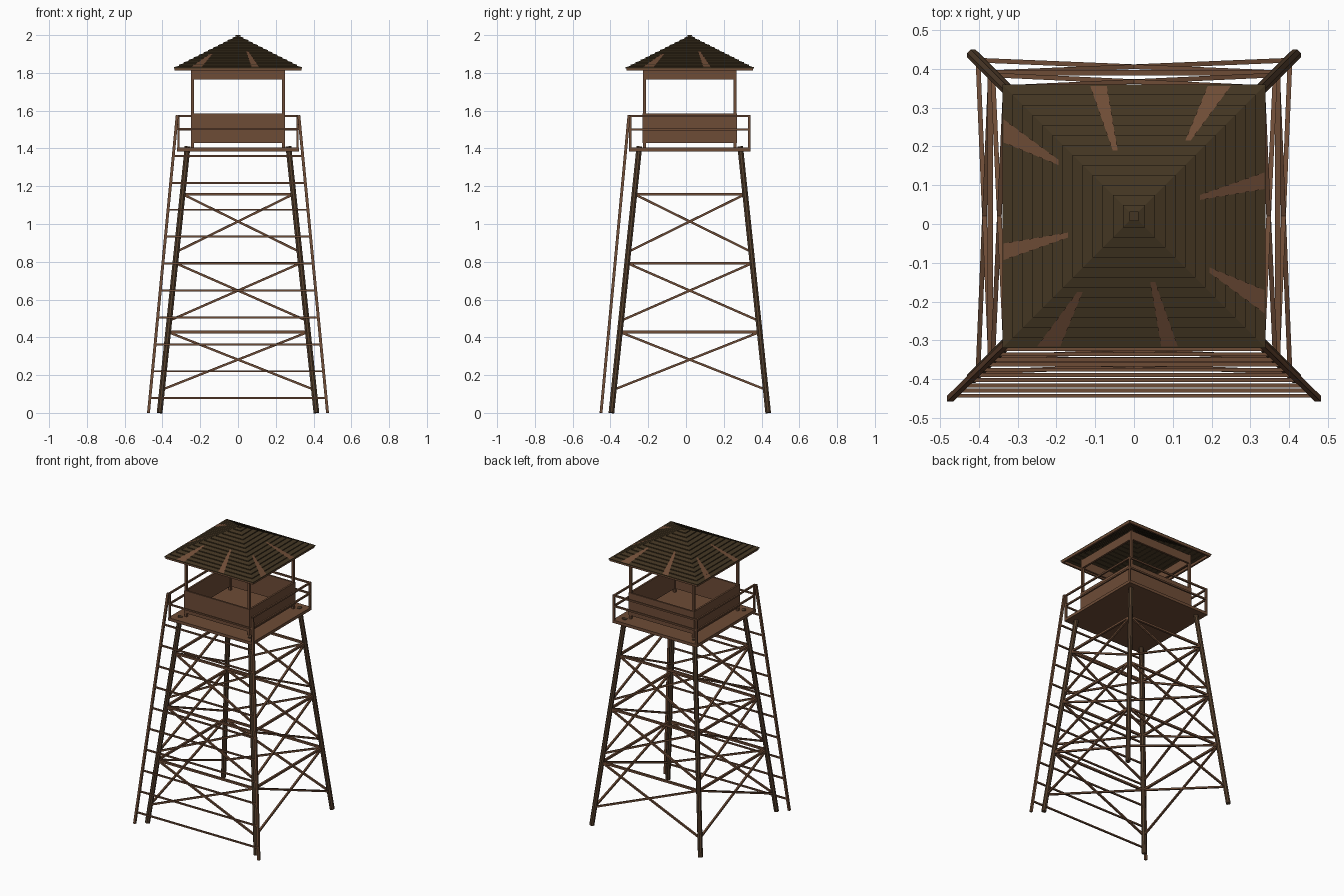
import bpy, bmesh, math
from mathutils import Vector, Matrix

if "Cube" in bpy.data.objects:
    bpy.data.objects.remove(bpy.data.objects["Cube"])

CY = 0.02  # tower axis in y (the ladder sticks out to the front)


def material(name, rgb):
    m = bpy.data.materials.new(name)
    m.diffuse_color = (*rgb, 1)
    m.use_nodes = True
    m.node_tree.nodes["Principled BSDF"].inputs["Base Color"].default_value = m.diffuse_color
    return m


BROWN = material("brown wood", (0.155, 0.072, 0.037))
DARK = material("dark shingle", (0.056, 0.036, 0.016))
LEG = material("dark timber", (0.085, 0.048, 0.025))


def finish(bm, name, mat):
    bmesh.ops.recalc_face_normals(bm, faces=bm.faces)
    me = bpy.data.meshes.new(name)
    bm.to_mesh(me)
    bm.free()
    me.materials.append(mat)
    ob = bpy.data.objects.new(name, me)
    bpy.context.collection.objects.link(ob)
    return ob


def beam(bm, a, b, w, sides=4):
    """Straight bar from a to b, w wide, square or round."""
    a, b = Vector(a), Vector(b)
    d = b - a
    r = w / 2 / math.cos(math.pi / sides)
    if abs(d.normalized().z) > 0.8:   # upright bars stay aligned to the axes
        x = Vector((1, 0, 0)) - d.normalized() * d.normalized().x
    else:
        x = d.cross(Vector((0, 0, 1)))
    x.normalize()
    y = d.normalized().cross(x)
    rings = []
    for p in (a, b):
        angles = [2 * math.pi * (i + 0.5) / sides for i in range(sides)]
        rings.append([bm.verts.new(p + r * (math.cos(t) * x + math.sin(t) * y)) for t in angles])
    for i in range(sides):
        j = (i + 1) % sides
        bm.faces.new((rings[0][i], rings[0][j], rings[1][j], rings[1][i]))
    bm.faces.new(rings[0])
    bm.faces.new(rings[1])


def box(bm, x0, x1, y0, y1, z0, z1):
    m = Matrix.Translation(((x0 + x1) / 2, (y0 + y1) / 2, (z0 + z1) / 2))
    bmesh.ops.create_cube(bm, size=1, matrix=m @ Matrix.Diagonal((x1 - x0, y1 - y0, z1 - z0, 1)))


def frame(bm, h, t, z0, z1):
    """Square ring of four boards with outer half width h, thickness t."""
    for s in (-1, 1):
        a, b = sorted((s * h, s * (h - t)))
        box(bm, -h, h, CY + a, CY + b, z0, z1)
        box(bm, a, b, CY - h + t, CY + h - t, z0, z1)


CORNERS = [(-1, -1), (1, -1), (1, 1), (-1, 1)]


def on_leg(c, z):
    h = 0.415 - z * (0.415 - 0.268) / 1.4
    return (c[0] * h, CY + c[1] * h, z)


# Four splayed legs, just poking through the deck
bm = bmesh.new()
for c in CORNERS:
    beam(bm, on_leg(c, 0), on_leg(c, 1.41), 0.03, 8)
finish(bm, "tower_legs", LEG)

# Horizontal ties and crossed braces on all four sides
bm = bmesh.new()
for i in range(4):
    a, b = CORNERS[i], CORNERS[(i + 1) % 4]
    for z in (0.428, 0.793, 1.158):
        beam(bm, on_leg(a, z), on_leg(b, z), 0.014)
        beam(bm, on_leg(a, z - 0.305), on_leg(b, z), 0.012)
        beam(bm, on_leg(b, z - 0.305), on_leg(a, z), 0.012)
finish(bm, "leg_braces", BROWN)

# Wide ladder across the front
def on_ladder(s, z):
    t = z / 1.575
    return (s * (0.474 - 0.152 * t), -0.45 + 0.148 * t, z)


bm = bmesh.new()
for s in (-1, 1):
    beam(bm, on_ladder(s, 0), on_ladder(s, 1.575), 0.015)
for i in range(11):
    z = 0.078 + 0.1425 * i
    beam(bm, on_ladder(-1, z), on_ladder(1, z), 0.01)
finish(bm, "ladder", BROWN)

# Deck
bm = bmesh.new()
box(bm, -0.322, 0.322, CY - 0.322, CY + 0.322, 1.385, 1.405)
finish(bm, "deck", BROWN)

# Railing on the sides and the back
bm = bmesh.new()
R = 0.315
for c in CORNERS:
    beam(bm, (c[0] * R, CY + c[1] * R, 1.4), (c[0] * R, CY + c[1] * R, 1.578), 0.012)
for i in (1, 2, 3):
    a, b = CORNERS[i], CORNERS[(i + 1) % 4]
    for z in (1.5, 1.572):
        beam(bm, (a[0] * R, CY + a[1] * R, z), (b[0] * R, CY + b[1] * R, z), 0.011)
finish(bm, "railing", BROWN)

# Cabin: low walls clear of the deck, corner posts, top beams
bm = bmesh.new()
frame(bm, 0.25, 0.012, 1.43, 1.585)
finish(bm, "cabin_walls", BROWN)
bm = bmesh.new()
for c in CORNERS:
    x, y = c[0] * 0.24, CY + c[1] * 0.24
    beam(bm, (x, y, 1.4), (x, y, 1.83), 0.016)
finish(bm, "cabin_posts", BROWN)
bm = bmesh.new()
frame(bm, 0.248, 0.014, 1.765, 1.825)
finish(bm, "roof_beams", BROWN)

# Eave boards
bm = bmesh.new()
frame(bm, 0.335, 0.012, 1.813, 1.83)
finish(bm, "eave_boards", BROWN)

# Pyramid roof of overlapping courses, as one stepped hollow shell
N, H, Z0, Z1 = 13, 0.336, 1.824, 1.994
rings = []
for i in range(N):
    h0, h1 = H * (1 - i / N), H * (1 - (i + 1) / N)
    z0, z1 = Z0 + (Z1 - Z0) * i / N, Z0 + (Z1 - Z0) * (i + 1) / N
    rings += [(h0 + 0.003, z0), (h0 + 0.003, z0 + 0.006), (max(h1, 0.006), z1 + 0.001)]
rings += [(0.012, Z1), (0.012, 2.0)]
bm = bmesh.new()
loops = [[bm.verts.new((c[0] * h, CY + c[1] * h, z)) for c in CORNERS] for h, z in rings]
for p, q in zip(loops, loops[1:]):
    for k in range(4):
        j = (k + 1) % 4
        bm.faces.new((p[k], p[j], q[j], q[k]))
bm.faces.new(loops[-1])
finish(bm, "roof_shingles", DARK)

# Two pale tapering streaks on each slope
bm = bmesh.new()


def on_roof(u, v, turn):
    p = Matrix.Rotation(turn, 3, 'Z') @ Vector((u, v, 0))
    return (p.x, p.y + CY, Z0 + 0.0075 + (Z1 - Z0) * (1 - v / H))


for k in range(4):
    t = k * math.pi / 2
    for u0, u1, u2, u3, vt in ((-0.113, -0.07, -0.042, -0.055, 0.17),
                               (0.19, 0.25, 0.146, 0.132, 0.195)):
        bm.faces.new([bm.verts.new(on_roof(u, v, t)) for u, v in
                      ((u0, H), (u1, H), (u2, vt), (u3, vt))])
finish(bm, "roof_streaks", BROWN)
